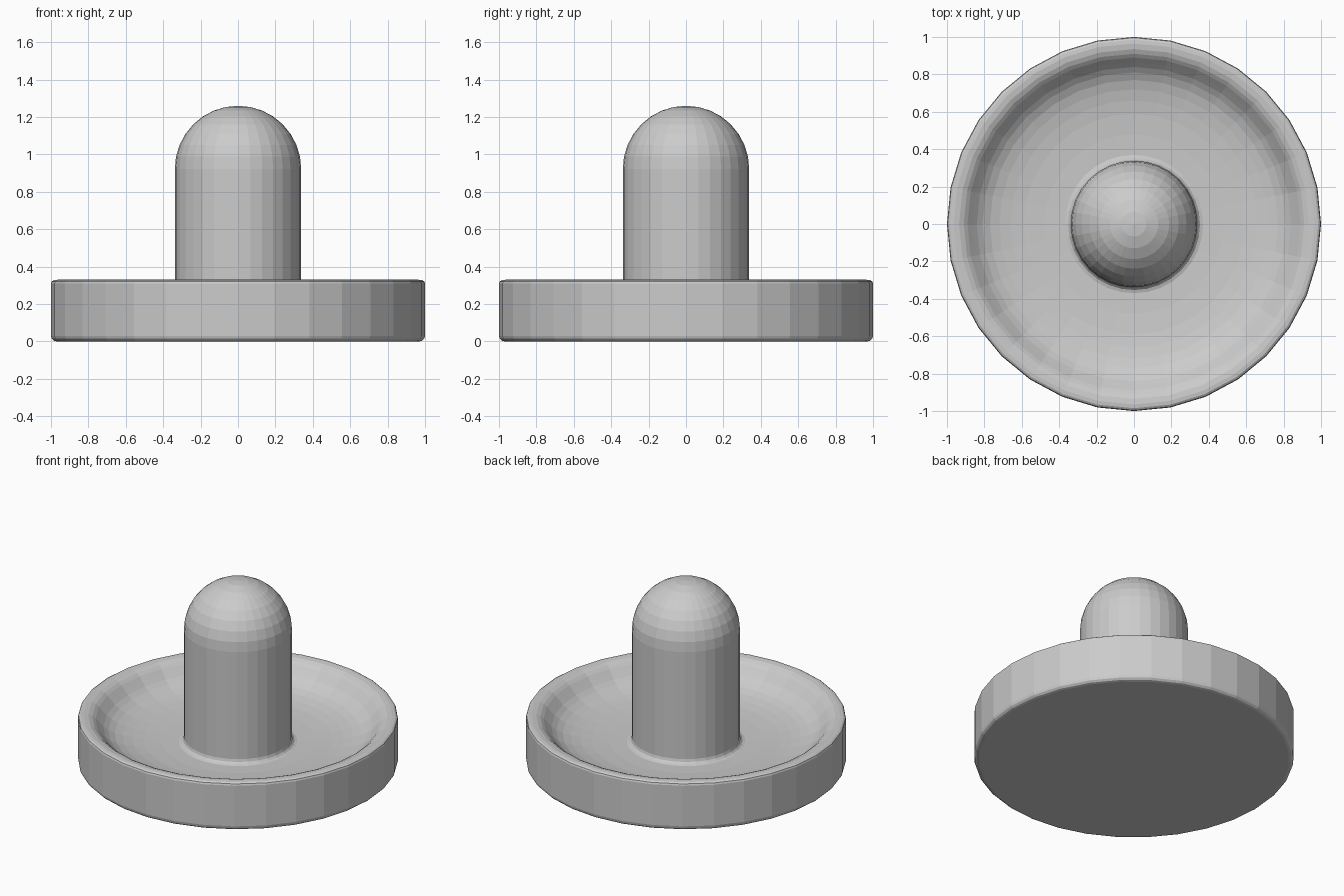
import bpy, bmesh
from math import sin, cos, pi, radians

if "Cube" in bpy.data.objects:
    bpy.data.objects.remove(bpy.data.objects["Cube"])

SIDES = 32


def lathe(name, profile):
    """Revolve (radius, height) points around z; zero radius closes an end."""
    bm = bmesh.new()
    rings = []
    for r, z in profile:
        if r == 0:
            rings.append([bm.verts.new((0, 0, z))] * SIDES)
        else:
            rings.append([bm.verts.new((r * cos(2 * pi * i / SIDES),
                                        r * sin(2 * pi * i / SIDES), z))
                          for i in range(SIDES)])
    for a, b in zip(rings, rings[1:]):
        for i in range(SIDES):
            j = (i + 1) % SIDES
            bm.faces.new(dict.fromkeys((a[i], a[j], b[j], b[i])))
    bmesh.ops.recalc_face_normals(bm, faces=bm.faces[:])
    mesh = bpy.data.meshes.new(name)
    bm.to_mesh(mesh)
    bm.free()
    obj = bpy.data.objects.new(name, mesh)
    bpy.context.collection.objects.link(obj)
    return obj


# One continuous shell: flat underside, outer wall, rounded rim, dished bowl
profile = [(0, 0), (0.97, 0), (0.985, 0.004), (0.996, 0.015), (1, 0.03),
           (1, 0.31), (0.996, 0.321), (0.985, 0.328), (0.965, 0.33),
           (0.935, 0.326), (0.91, 0.315), (0.89, 0.299), (0.865, 0.272),
           (0.84, 0.246), (0.81, 0.223), (0.77, 0.202), (0.72, 0.186),
           (0.66, 0.173), (0.59, 0.163), (0.48, 0.155), (0.37, 0.152),
           (0.353, 0.157), (0.343, 0.168), (0.338, 0.185)]

# Straight grip with a hemispherical top
R, DOME_Z = 0.338, 0.922
profile += [(R * cos(radians(a)), DOME_Z + R * sin(radians(a)))
            for a in [i * 11.25 for i in range(8)]]
profile.append((0, DOME_Z + R))

lathe("striker_paddle", profile)
